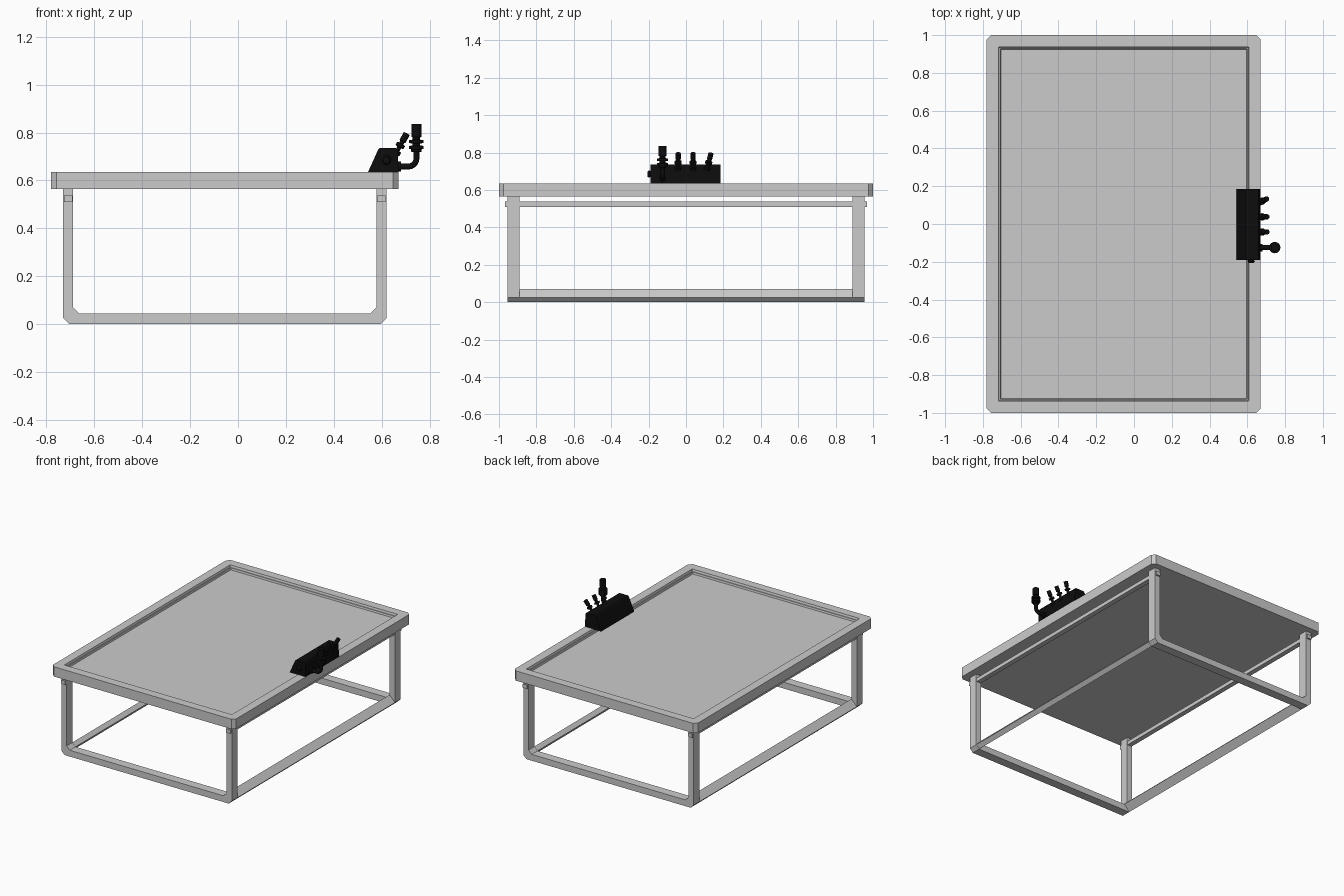
import bpy, bmesh, math
from mathutils import Vector

if "Cube" in bpy.data.objects:
    bpy.data.objects.remove(bpy.data.objects["Cube"])

black = bpy.data.materials.new("black")
black.diffuse_color = (0.004, 0.004, 0.004, 1)
black.use_nodes = True
black.node_tree.nodes["Principled BSDF"].inputs["Base Color"].default_value = black.diffuse_color
CX = -0.055  # centre of the table in x


def finish(name, bm, mat=None, smooth=False):
    bmesh.ops.recalc_face_normals(bm, faces=bm.faces)
    me = bpy.data.meshes.new(name)
    bm.to_mesh(me)
    bm.free()
    ob = bpy.data.objects.new(name, me)
    bpy.context.collection.objects.link(ob)
    if mat:
        me.materials.append(mat)
    if smooth:
        bpy.ops.object.select_all(action='DESELECT')
        ob.select_set(True)
        bpy.context.view_layer.objects.active = ob
        bpy.ops.object.shade_smooth_by_angle(angle=math.radians(40))
    return ob


def skin(name, rings, mat=None, smooth=False):
    """Join equal-sized rings of points and cap both ends."""
    bm = bmesh.new()
    loops = [[bm.verts.new(p) for p in r] for r in rings]
    for a, b in zip(loops, loops[1:]):
        for i in range(len(a)):
            j = (i + 1) % len(a)
            bm.faces.new((a[i], a[j], b[j], b[i]))
    bm.faces.new(loops[0])
    bm.faces.new(loops[-1])
    return finish(name, bm, mat, smooth)


def prism(name, xz, y0, y1, mat=None):
    return skin(name, [[(x, y, z) for x, z in xz] for y in (y0, y1)], mat)


def lathe(name, profile, base, axis, n=16):
    """Revolve (radius, height) pairs around an axis from base."""
    q = Vector(axis).to_track_quat('Z', 'Y')
    rings = []
    for r, h in profile:
        rings.append([Vector(base) + q @ Vector((r * math.cos(t), r * math.sin(t), h))
                      for t in (2 * math.pi * i / n for i in range(n))])
    return skin(name, rings, black, True)


def octagon(inset, chamfer, z):
    a, b, c = 0.725 - inset, 1.0 - inset, chamfer
    pts = [(a, b - c), (a - c, b), (-a + c, b), (-a, b - c),
           (-a, -b + c), (-a + c, -b), (a - c, -b), (a, -b + c)]
    return [(CX + x, y, z) for x, y in pts]


# Table top: chamfered tray with a stepped rim around the sunken panel
skin("table_top", [octagon(*p) for p in (
    (0, 0.023, 0.565), (0, 0.023, 0.635), (0.062, 0.002, 0.635), (0.066, 0.002, 0.62),
    (0.072, 0.002, 0.62), (0.075, 0.002, 0.607))])

# U-shaped end frames
W = 0.675
half = [(W - 0.042, 0.565), (W - 0.042, 0.07), (W - 0.067, 0.045)]
outer = [(W, 0.565), (W, 0.025), (W - 0.025, 0)]
u = outer + [(-x, z) for x, z in reversed(outer)] + \
    [(-x, z) for x, z in half] + list(reversed(half))
for s, side in ((-1, "front"), (1, "back")):
    prism(side + "_leg_frame", [(CX + x, z) for x, z in u], s * 0.89, s * 0.955)

# Slanted floor rails and upper square rails joining the two frames
for s, side in ((-1, "left"), (1, "right")):
    rail = [(W, 0.025), (W - 0.025, 0), (W - 0.067, 0.045), (W - 0.042, 0.07)]
    prism(side + "_floor_rail", [(CX + s * x, z) for x, z in rail], -0.889, 0.889)
    rod = [(W - 0.039, 0.51), (W - 0.004, 0.51), (W - 0.004, 0.537), (W - 0.039, 0.537)]
    prism(side + "_upper_rail", [(CX + s * x, z) for x, z in rod], -0.967, 0.967)

# Control box
prism("control_box", [(0.542, 0.633), (0.585, 0.728), (0.592, 0.735), (0.66, 0.735),
                      (0.667, 0.725), (0.67, 0.633)], -0.19, 0.185, black)
lathe("box_knob", [(0.012, 0), (0.02, 0.008), (0.014, 0.018)], (0.62, -0.188, 0.685), (0, -1, 0))

# Three small levers leaning off the back of the box
lever = [(0.018, 0), (0.018, 0.014), (0.009, 0.016), (0.009, 0.034), (0.019, 0.036),
         (0.019, 0.048), (0.01, 0.05), (0.01, 0.06), (0.014, 0.062), (0.014, 0.098)]
for i, (y, lean) in enumerate(((-0.042, 0), (0.038, 0), (0.112, 0.22))):
    lathe(f"lever_{i + 1}", lever, (0.658, y, 0.71), (0.48, lean, 0.88))

# Bent pipe with a flanged valve on top
cu = bpy.data.curves.new("pipe", 'CURVE')
cu.dimensions = '3D'
cu.bevel_depth = 0.013
cu.bevel_resolution = 3
cu.use_fill_caps = True
path = [(0.64, 0.658), (0.705, 0.658)]
path += [(0.712 + 0.033 * math.sin(t), 0.691 - 0.033 * math.cos(t))
         for t in (math.radians(a) for a in range(0, 91, 18))] + [(0.745, 0.74)]
sp = cu.splines.new('POLY')
sp.points.add(len(path) - 1)
for p, (x, z) in zip(sp.points, path):
    p.co = (x, -0.125, z, 1)
pipe = bpy.data.objects.new("bent_pipe", cu)
bpy.context.collection.objects.link(pipe)
cu.materials.append(black)
lathe("valve", [(0.013, 0), (0.022, 0.002), (0.022, 0.012), (0.03, 0.014), (0.03, 0.026),
                (0.016, 0.028), (0.016, 0.036), (0.03, 0.038), (0.03, 0.05), (0.016, 0.052),
                (0.016, 0.062), (0.021, 0.064), (0.021, 0.117)], (0.745, -0.125, 0.718), (0, 0, 1), 20)
lathe("pipe_collar", [(0.02, 0), (0.02, 0.015)], (0.665, -0.125, 0.658), (1, 0, 0))
